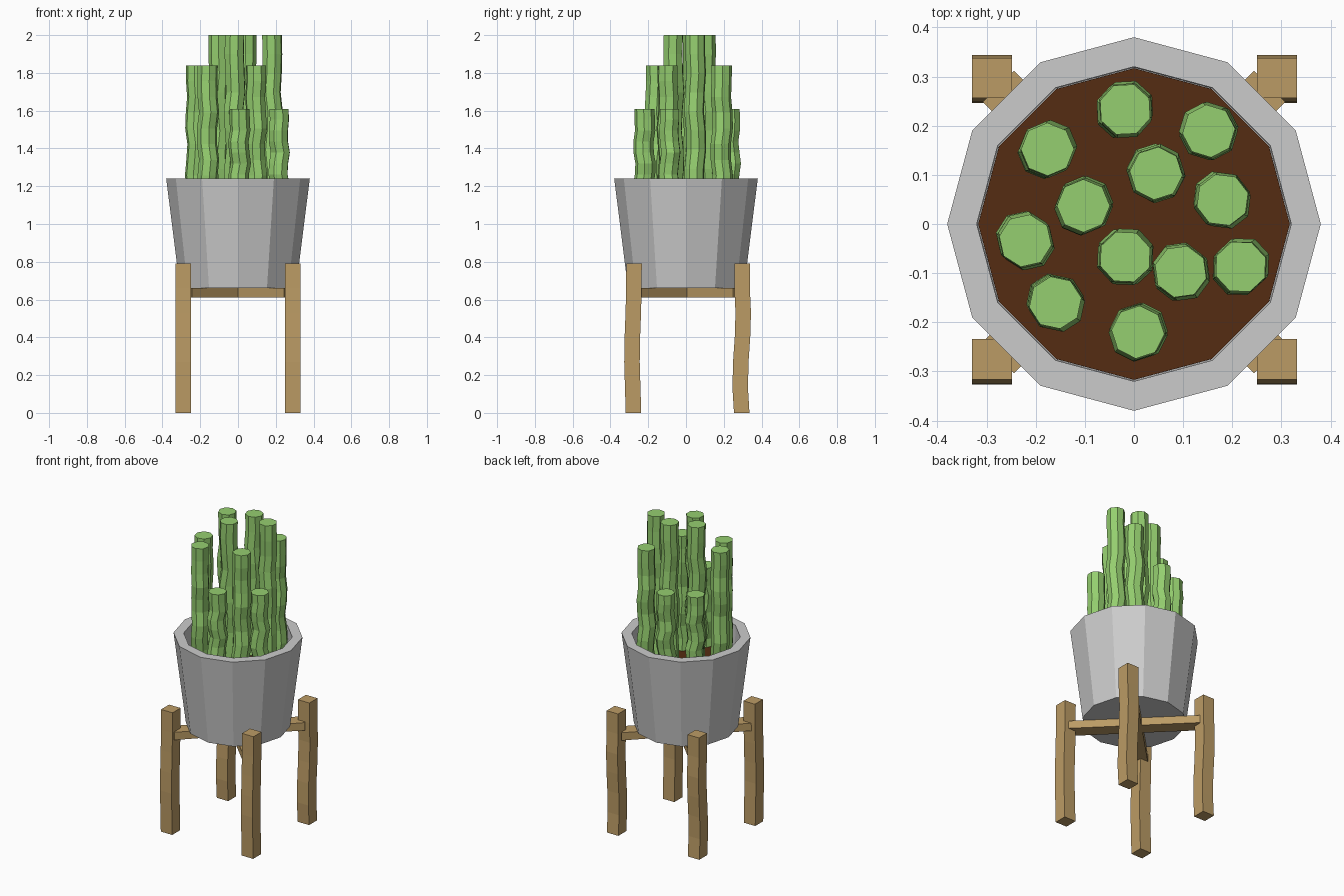
import bpy, bmesh, math
from mathutils import Matrix

if "Cube" in bpy.data.objects:
    bpy.data.objects.remove(bpy.data.objects["Cube"])


def material(name, rgb):
    m = bpy.data.materials.new(name)
    m.diffuse_color = (*rgb, 1)
    m.use_nodes = True
    m.node_tree.nodes["Principled BSDF"].inputs["Base Color"].default_value = m.diffuse_color
    return m


GREEN = material("stem_green", (0.30, 0.62, 0.16))
WOOD = material("wood", (0.50, 0.33, 0.13))
SOIL = material("soil_brown", (0.09, 0.025, 0.006))


def loft(name, rings, sides, mat=None, spin=0.0):
    """Skin polygon rings given as (x, y, z, radius); cap both ends."""
    bm = bmesh.new()
    loops = []
    for x, y, z, r in rings:
        angles = [spin + math.tau * i / sides for i in range(sides)]
        loops.append([bm.verts.new((x + r * math.cos(a), y + r * math.sin(a), z)) for a in angles])
    for a, b in zip(loops, loops[1:]):
        for i in range(sides):
            j = (i + 1) % sides
            bm.faces.new((a[i], a[j], b[j], b[i]))
    bm.faces.new(loops[0][::-1])
    bm.faces.new(loops[-1])
    bmesh.ops.recalc_face_normals(bm, faces=bm.faces)
    return finish(name, bm, mat)


def finish(name, bm, mat):
    me = bpy.data.meshes.new(name)
    bm.to_mesh(me)
    bm.free()
    if mat:
        me.materials.append(mat)
    ob = bpy.data.objects.new(name, me)
    bpy.context.collection.objects.link(ob)
    return ob


# Twelve-sided tapered pot: outer wall, rim, inner wall and floor under the soil
loft("pot", [(0, 0, 0.66, 0.307), (0, 0, 1.24, 0.38), (0, 0, 1.24, 0.32), (0, 0, 1.09, 0.318)], 12)

# Soil disc
loft("soil", [(0, 0, 1.085, 0.317), (0, 0, 1.10, 0.317)], 12, SOIL)

# Wavy cactus stems: (x, y, top height)
stems = [
    (-0.103, 0.037, 2.0), (-0.018, -0.067, 2.0), (0.045, 0.103, 2.0), (0.18, 0.049, 2.0),
    (-0.221, -0.034, 1.84), (-0.16, -0.16, 1.84), (0.095, -0.097, 1.84), (0.152, 0.189, 1.84),
    (-0.018, 0.233, 1.61), (-0.176, 0.152, 1.61), (0.217, -0.087, 1.61), (0.008, -0.220, 1.61),
]
for n, (x, y, top) in enumerate(stems):
    base, count = 1.09, 9
    rings = []
    for k in range(count + 1):
        t = k / count
        fade = 0.007 * min(1, (1 - t) * 3)
        rings.append((x + fade * math.sin(7 * t * math.pi * 0.8 + n * 1.7),
                      y + fade * math.cos(6 * t * math.pi * 0.8 + n * 2.3),
                      base + (top - base) * t, 0.054))
    loft(f"stem_{n + 1}", rings, 8, GREEN, spin=n * 0.35)

# Gently wavy square legs, bending front to back
back_bend = [(0, 0.295), (0.13, 0.287), (0.27, 0.290), (0.40, 0.299), (0.53, 0.303), (0.66, 0.297), (0.79, 0.297)]
front_bend = [(0, -0.278), (0.13, -0.282), (0.27, -0.286), (0.40, -0.284), (0.53, -0.279), (0.66, -0.276), (0.79, -0.275)]
half_diag = 0.041 * math.sqrt(2)
for side, x in (("left", -0.289), ("right", 0.291)):
    for end, bend in (("front", front_bend), ("back", back_bend)):
        loft(f"{end}_{side}_leg", [(x, y, z, half_diag) for z, y in bend], 4, WOOD, spin=math.pi / 4)

# Crossed support slats under the pot
for n, angle in enumerate((45, 135)):
    bm = bmesh.new()
    bmesh.ops.create_cube(bm, size=1)
    bm.transform(Matrix.Translation((0, 0.004, 0.635)) @ Matrix.Rotation(math.radians(angle), 4, 'Z')
                 @ Matrix.Diagonal((0.78, 0.09, 0.05, 1)))
    finish(f"support_slat_{n + 1}", bm, WOOD)
